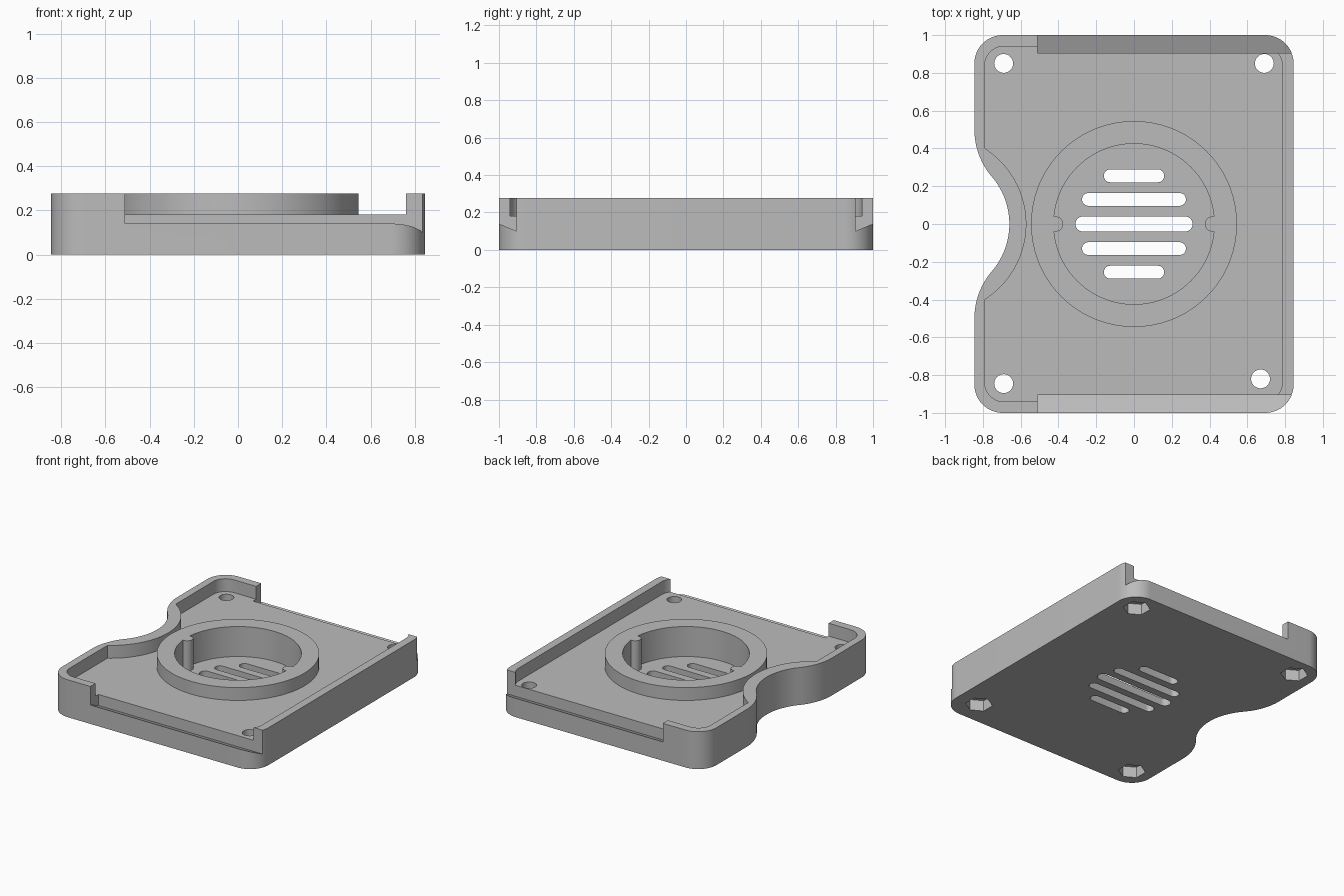
import bpy, bmesh
from math import cos, sin, pi, radians, atan2

cube = bpy.data.objects.get("Cube")
if cube:
    bpy.data.objects.remove(cube, do_unlink=True)

# One matte grey plastic
grey = bpy.data.materials.new("grey plastic")
grey.use_nodes = True
GREY = (0.5, 0.5, 0.5, 1)
grey.diffuse_color = GREY
grey.node_tree.nodes["Principled BSDF"].inputs["Base Color"].default_value = GREY

TOP, FLOOR, BORE_FLOOR = 0.277, 0.182, 0.055
HALF_X, HALF_Y = 0.845, 1.0
NOTCH_X, NOTCH_R = -1.044, 0.384


def arc(cx, cy, r, a0, a1, n=16):
    """Points along an arc, angles in degrees."""
    angles = [radians(a0 + (a1 - a0) * i / n) for i in range(n + 1)]
    return [(cx + r * cos(a), cy + r * sin(a)) for a in angles]


def circle(cx, cy, r, n=48, start=0):
    return arc(cx, cy, r, start, start + 360, n)[:-1]


def slot(cy, half, r):
    return arc(half - r, cy, r, -90, 90) + arc(r - half, cy, r, 90, 270)


def right_corners(x, y, r):
    """Rounded right end of a plate, front to back."""
    return arc(x - r, r - y, r, -90, 0) + arc(x - r, y - r, r, 0, 90)


def prism(name, pts, lo, hi, along_x=False):
    """Extrude an outline along z, or a (y, z) profile along x."""
    def place(p, h):
        return (h, *p) if along_x else (*p, h)
    bm = bmesh.new()
    low = [bm.verts.new(place(p, lo)) for p in pts]
    high = [bm.verts.new(place(p, hi)) for p in pts]
    bm.faces.new(low[::-1])
    bm.faces.new(high)
    for i in range(len(pts)):
        j = (i + 1) % len(pts)
        bm.faces.new((low[i], low[j], high[j], high[i]))
    bmesh.ops.recalc_face_normals(bm, faces=bm.faces)
    mesh = bpy.data.meshes.new(name)
    bm.to_mesh(mesh)
    bm.free()
    mesh.materials.append(grey)
    obj = bpy.data.objects.new(name, mesh)
    bpy.context.collection.objects.link(obj)
    return obj


def combine(operation, tool):
    """Boolean a tool into the case, then remove the tool."""
    tool.hide_render = True
    bpy.context.view_layer.objects.active = case
    mod = case.modifiers.new(tool.name, 'BOOLEAN')
    mod.operation, mod.object, mod.solver = operation, tool, 'EXACT'
    bpy.ops.object.modifier_apply(modifier=mod.name)
    bpy.data.objects.remove(tool, do_unlink=True)


def cut(*args, **kw):
    combine('DIFFERENCE', prism(*args, **kw))


def add(*args, **kw):
    combine('UNION', prism(*args, **kw))


# Case block with rounded corners and a flowing finger notch on the right side
shoulder_x = NOTCH_R - HALF_X
bend = math_angle = atan2(0.5, shoulder_x - NOTCH_X) * 180 / pi
outline = right_corners(HALF_X, HALF_Y, 0.15)
outline += arc(0.15 - HALF_X, HALF_Y - 0.15, 0.15, 90, 180)
outline += arc(shoulder_x, 0.5, NOTCH_R, 180, 180 + bend)
outline += arc(NOTCH_X, 0, NOTCH_R, bend, -bend, 32)[1:-1]
outline += arc(shoulder_x, -0.5, NOTCH_R, 180 - bend, 180)
outline += arc(0.15 - HALF_X, 0.15 - HALF_Y, 0.15, 180, 270)
case = prism("case_base", outline, 0, TOP)

# Shallow tray, leaving a thin wall that follows the notch
tray = right_corners(0.785, 0.94, 0.1)
tray += arc(-0.69, 0.84, 0.1, 90, 180)
sweep = atan2(0.4, -0.79 - NOTCH_X) * 180 / pi
tray += arc(NOTCH_X, 0, 0.474, sweep, -sweep, 40)
tray += arc(-0.69, -0.84, 0.1, 180, 270)
cut("tray_cutter", tray, FLOOR, 0.5)

# Raised round rim, its bore and the two locating ribs
add("rim", circle(0, 0, 0.545, 96), 0.1, TOP)
cut("bore_cutter", circle(0, 0, 0.425, 96), BORE_FLOOR, 0.5)
for side in (-1, 1):
    add("rib", circle(side * 0.415, 0, 0.04, 32), BORE_FLOOR - 0.02, TOP)

# Grille slots through the bore floor
for cy, half, r in ((0, 0.31, 0.04), (0.13, 0.275, 0.034), (0.255, 0.16, 0.034)):
    for y in {cy, -cy}:
        cut("slot_cutter", slot(y, half, r), -0.1, 0.12)

# Screw holes with hexagonal nut pockets underneath
for x, y in ((-0.69, 0.85), (0.69, 0.85), (-0.69, -0.845), (0.67, -0.82)):
    cut("screw_cutter", circle(x, y, 0.05, 32), -0.1, 0.5)
    cut("nut_cutter", circle(x, y, 0.092, 6, 30), -0.1, 0.08)

# Sloped rail channels along the front and back edges
for s in (-1, 1):
    profile = [(s * 0.905, 0.1), (s * 1.1, 0.182), (s * 1.1, 0.5), (s * 0.905, 0.5)]
    cut("rail_cutter", profile, -0.51, 1.0, along_x=True)

# Smooth curves, crisp edges
bpy.ops.object.select_all(action='DESELECT')
case.select_set(True)
bpy.context.view_layer.objects.active = case
bpy.ops.object.shade_smooth_by_angle(angle=radians(30))
